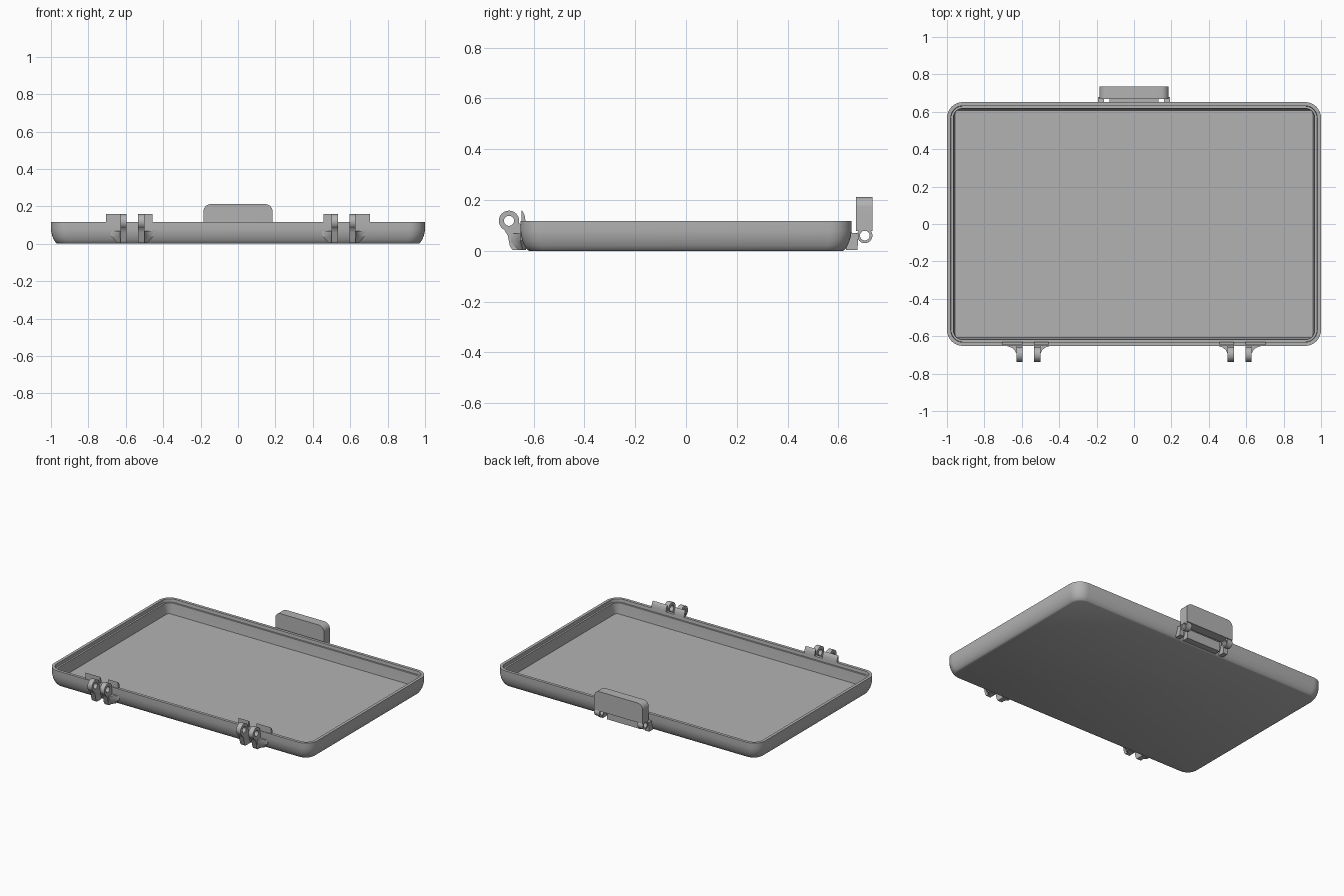
import bpy, bmesh
from math import sin, cos, pi, radians

if "Cube" in bpy.data.objects:
    bpy.data.objects.remove(bpy.data.objects["Cube"])

grey = bpy.data.materials.new("plain_grey")
grey.use_nodes = True
grey.diffuse_color = (0.45, 0.45, 0.45, 1)
grey.node_tree.nodes["Principled BSDF"].inputs["Base Color"].default_value = (0.45, 0.45, 0.45, 1)


def loft(name, rings, closed=False):
    """Skin a row of point rings; cap the ends unless the row is closed."""
    bm = bmesh.new()
    vs = [[bm.verts.new(p) for p in ring] for ring in rings]
    pairs = list(zip(vs, vs[1:])) + ([(vs[-1], vs[0])] if closed else [])
    for a, b in pairs:
        for i in range(len(a)):
            j = (i + 1) % len(a)
            bm.faces.new((a[i], a[j], b[j], b[i]))
    if not closed:
        bm.faces.new(vs[0])
        bm.faces.new(vs[-1])
    bmesh.ops.recalc_face_normals(bm, faces=bm.faces)
    mesh = bpy.data.meshes.new(name)
    bm.to_mesh(mesh)
    bm.free()
    mesh.materials.append(grey)
    ob = bpy.data.objects.new(name, mesh)
    bpy.context.collection.objects.link(ob)
    bpy.ops.object.select_all(action='DESELECT')
    ob.select_set(True)
    bpy.context.view_layer.objects.active = ob
    bpy.ops.object.shade_smooth_by_angle(angle=radians(30))
    return ob


def place(axis, u, v, w):
    return {'X': (w, u, v), 'Y': (u, w, v), 'Z': (u, v, w)}[axis]


def prism(name, axis, pts, lo, hi):
    return loft(name, [[place(axis, u, v, w) for u, v in pts] for w in (lo, hi)])


def box(name, x0, x1, y0, y1, z0, z1):
    return prism(name, 'Z', [(x0, y0), (x1, y0), (x1, y1), (x0, y1)], z0, z1)


def arc(cx, cy, r, start, end, n=8):
    angles = [radians(start + (end - start) * i / n) for i in range(n + 1)]
    return [(cx + r * cos(a), cy + r * sin(a)) for a in angles]


def eye(name, x0, x1, y, z, outer, inner):
    """Pierced round lug along x."""
    rings = []
    for r, x in ((outer, x0), (outer, x1), (inner, x1), (inner, x0)):
        rings.append([(x, u, v) for u, v in arc(y, z, r, 0, 360, 32)[:-1]])
    return loft(name, rings, closed=True)


def rounded_ring(inset, z, r):
    hx, hy = 1 - inset - r, 0.652 - inset - r
    corners = ((hx, hy, 0), (-hx, hy, 90), (-hx, -hy, 180), (hx, -hy, 270))
    return [(u, v, z) for cx, cy, a in corners for u, v in arc(cx, cy, r, a, a + 90)]


# Tray shell: curved outer wall, stepped rim, recessed floor
profile = [(0.034, 0, 0.065), (0.027, 0.004, 0.07), (0.016, 0.02, 0.075),
           (0.007, 0.042, 0.08), (0.002, 0.062, 0.085), (0, 0.08, 0.085),
           (0, 0.117, 0.085), (0.02, 0.117, 0.065), (0.022, 0.095, 0.062),
           (0.034, 0.095, 0.05), (0.036, 0.075, 0.045), (0.044, 0.022, 0.02)]
loft("tray", [rounded_ring(*p) for p in profile])

# Two front hinges, each a pair of knuckles with gusset and alignment tab
for side, label in ((1, "left"), (-1, "right")):
    for s, part, reach in ((1, "outer", 0.14), (-1, "inner", 0.108)):
        def x(d):
            return side * (0.565 + s * d)
        tag = label + "_" + part
        eye("hinge_eye_" + tag, x(0.03), x(0.064), -0.697, 0.118, 0.04, 0.02)
        stem = [(-0.73, 0.097), (-0.714, 0.08), (-0.702, 0.06), (-0.694, 0.02),
                (-0.684, 0.004), (-0.63, 0.004), (-0.64, 0.1), (-0.66, 0.11),
                (-0.668, 0.093), (-0.682, 0.083), (-0.7, 0.082), (-0.72, 0.09)]
        prism("hinge_stem_" + tag, 'X', stem, x(0.03), x(0.064))
        gusset = [(x(0.03), -0.64), (x(0.03), -0.69), (x(0.066), -0.69),
                  (x(0.074), -0.674), (x(0.09), -0.661), (x(0.115), -0.652), (x(0.115), -0.64)]
        low = [(x(0.03), -0.63), (x(0.03), -0.68), (x(0.056), -0.68),
               (x(0.06), -0.664), (x(0.068), -0.651), (x(0.08), -0.642), (x(0.08), -0.63)]
        loft("hinge_gusset_" + tag, [[(u, v, 0.003) for u, v in low],
                                     [(u, v, 0.04) for u, v in gusset],
                                     [(u, v, 0.068) for u, v in gusset]])
        tab = [(-0.648, 0.09), (-0.648, 0.16), (-0.641, 0.152), (-0.635, 0.138),
               (-0.632, 0.117), (-0.632, 0.09)]
        prism("hinge_tab_" + tag, 'X', tab, x(0.03), x(reach))

# Upright latch plate with rounded upper corners
plate = ([(-0.185, 0.078), (0.185, 0.078)] + arc(0.145, 0.172, 0.04, 0, 90)
         + arc(-0.145, 0.172, 0.04, 90, 180))
prism("latch_plate", 'Y', plate, 0.669, 0.734)

# Latch pivot ears and the brackets that carry them
for side, label in ((1, "left"), (-1, "right")):
    eye("latch_ear_" + label, side * 0.145, side * 0.185, 0.704, 0.06, 0.03, 0.019)
    bracket = [(0.63, 0.004), (0.675, 0.004), (0.68, 0.068), (0.645, 0.072)]
    prism("latch_bracket_" + label, 'X', bracket, side * 0.16, side * 0.192)
box("latch_rest", -0.13, 0.13, 0.63, 0.674, 0.004, 0.07)
